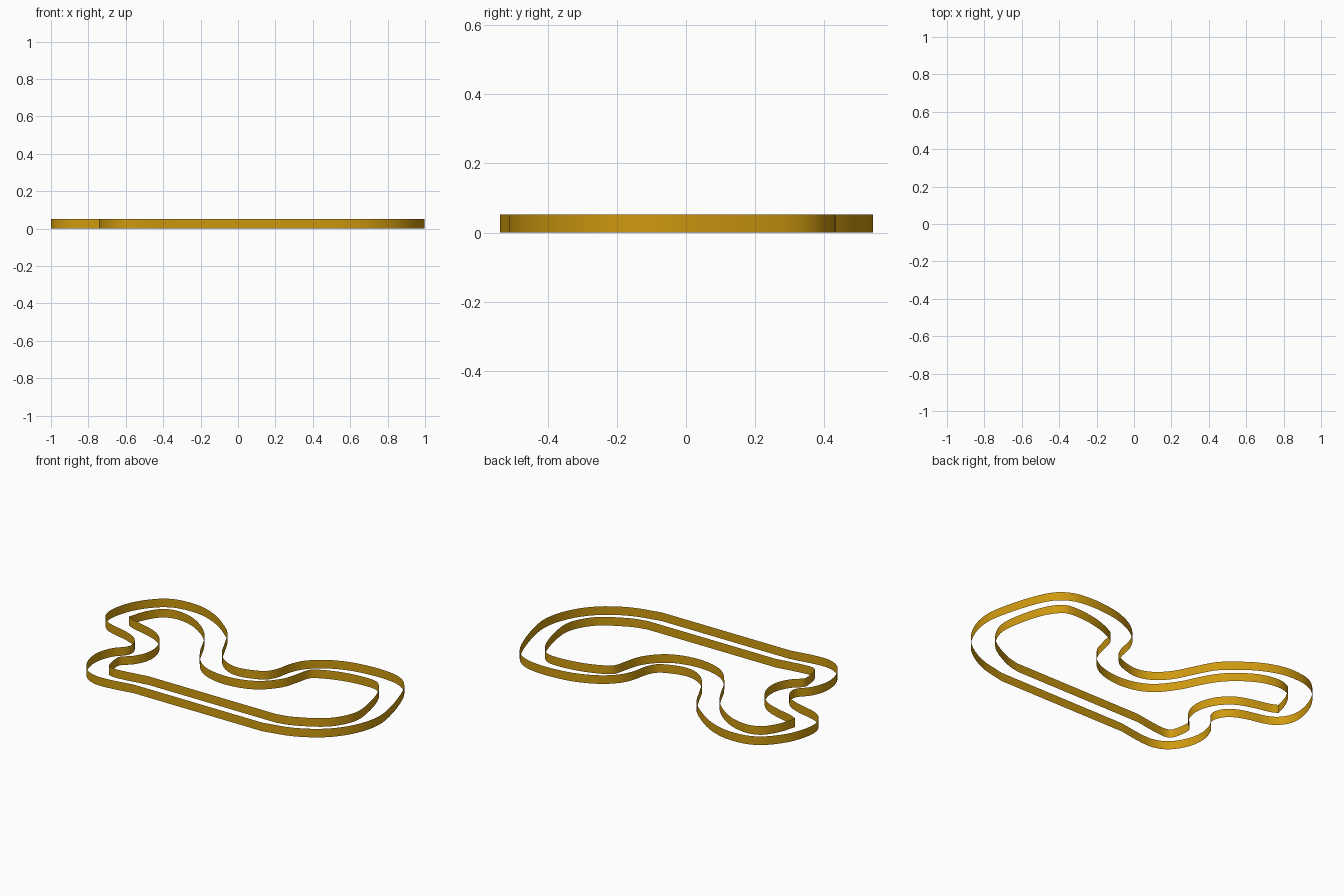
import bpy
import bmesh
from mathutils import Vector

cube = bpy.data.objects.get("Cube")
if cube:
    bpy.data.objects.remove(cube)

HEIGHT = 0.052
STEPS = 4

gold = bpy.data.materials.new("gold")
gold.use_nodes = True
colour = (0.62, 0.32, 0.005, 1)
gold.diffuse_color = colour
gold.node_tree.nodes["Principled BSDF"].inputs["Base Color"].default_value = colour


def smooth_path(points):
    """Catmull-Rom curve through an open chain of points."""
    p = [Vector(q) for q in points]
    p = [2 * p[0] - p[1]] + p + [2 * p[-1] - p[-2]]
    out = []
    for a, b, c, d in zip(p, p[1:], p[2:], p[3:]):
        for i in range(STEPS):
            t = i / STEPS
            out.append(0.5 * (2 * b + (c - a) * t + (2 * a - 5 * b + 4 * c - d) * t ** 2
                              + (3 * b - a - 3 * c + d) * t ** 3))
    return out + [p[-2]]


def wall(name, chains):
    """Closed upright ribbon; chains meet at sharp corners or straights."""
    path = []
    for chain in chains:
        for q in smooth_path(chain):
            if not path or (q - path[-1]).length > 1e-4:
                path.append(q)
    bm = bmesh.new()
    low = [bm.verts.new((q.x, q.y, 0)) for q in path]
    top = [bm.verts.new((q.x, q.y, HEIGHT)) for q in path]
    for i in range(len(path)):
        j = (i + 1) % len(path)
        bm.faces.new((low[i], low[j], top[j], top[i]))
    mesh = bpy.data.meshes.new(name)
    bm.to_mesh(mesh)
    bm.free()
    mesh.materials.append(gold)
    obj = bpy.data.objects.new(name, mesh)
    bpy.context.collection.objects.link(obj)
    bpy.ops.object.select_all(action='DESELECT')
    obj.select_set(True)
    bpy.context.view_layer.objects.active = obj
    bpy.ops.object.shade_smooth_by_angle(angle=0.6)


# Outer edge of the circuit, counterclockwise from the end of the front straight
outer = [
    (0.52, -0.51), (0.70, -0.465), (0.855, -0.37), (0.955, -0.235), (0.997, -0.08),
    (0.975, 0.08), (0.92, 0.255), (0.865, 0.355), (0.79, 0.41), (0.70, 0.43),
    (0.59, 0.43), (0.46, 0.41), (0.34, 0.36), (0.255, 0.29), (0.21, 0.21),
    (0.185, 0.105), (0.135, 0.04), (0, 0), (-0.105, 0.03), (-0.185, 0.11),
    (-0.24, 0.215), (-0.305, 0.335), (-0.39, 0.415), (-0.49, 0.485), (-0.60, 0.53),
    (-0.70, 0.541), (-0.80, 0.525), (-0.88, 0.473), (-0.96, 0.365), (-0.999, 0.235),
    (-0.985, 0.14), (-0.915, 0.07), (-0.77, 0.03), (-0.69, -0.01), (-0.65, -0.07),
    (-0.655, -0.125), (-0.71, -0.19), (-0.742, -0.285), (-0.73, -0.39), (-0.675, -0.485),
    (-0.60, -0.53), (-0.505, -0.535), (-0.34, -0.51)]

# Inner edge, split at the tight hairpin corner
inner_main = [
    (0.52, -0.375), (0.615, -0.35), (0.755, -0.275), (0.83, -0.19), (0.866, -0.085),
    (0.85, 0.05), (0.815, 0.17), (0.77, 0.25), (0.71, 0.293), (0.59, 0.293),
    (0.475, 0.27), (0.375, 0.23), (0.335, 0.195), (0.313, 0.11), (0.285, 0.025),
    (0.215, -0.06), (0.125, -0.11), (0, -0.13), (-0.12, -0.11), (-0.21, -0.055),
    (-0.29, 0.05), (-0.345, 0.16), (-0.40, 0.25), (-0.475, 0.325), (-0.57, 0.385),
    (-0.655, 0.41), (-0.72, 0.41), (-0.785, 0.38), (-0.84, 0.295), (-0.87, 0.197)]
inner_hairpin = [
    (-0.87, 0.197), (-0.82, 0.175), (-0.72, 0.15), (-0.63, 0.115), (-0.56, 0.05),
    (-0.52, -0.04), (-0.52, -0.125), (-0.555, -0.2), (-0.61, -0.255), (-0.615, -0.295),
    (-0.605, -0.36), (-0.58, -0.397), (-0.505, -0.40), (-0.34, -0.375)]

wall("outer_wall", [outer])
wall("inner_wall", [inner_main, inner_hairpin])
